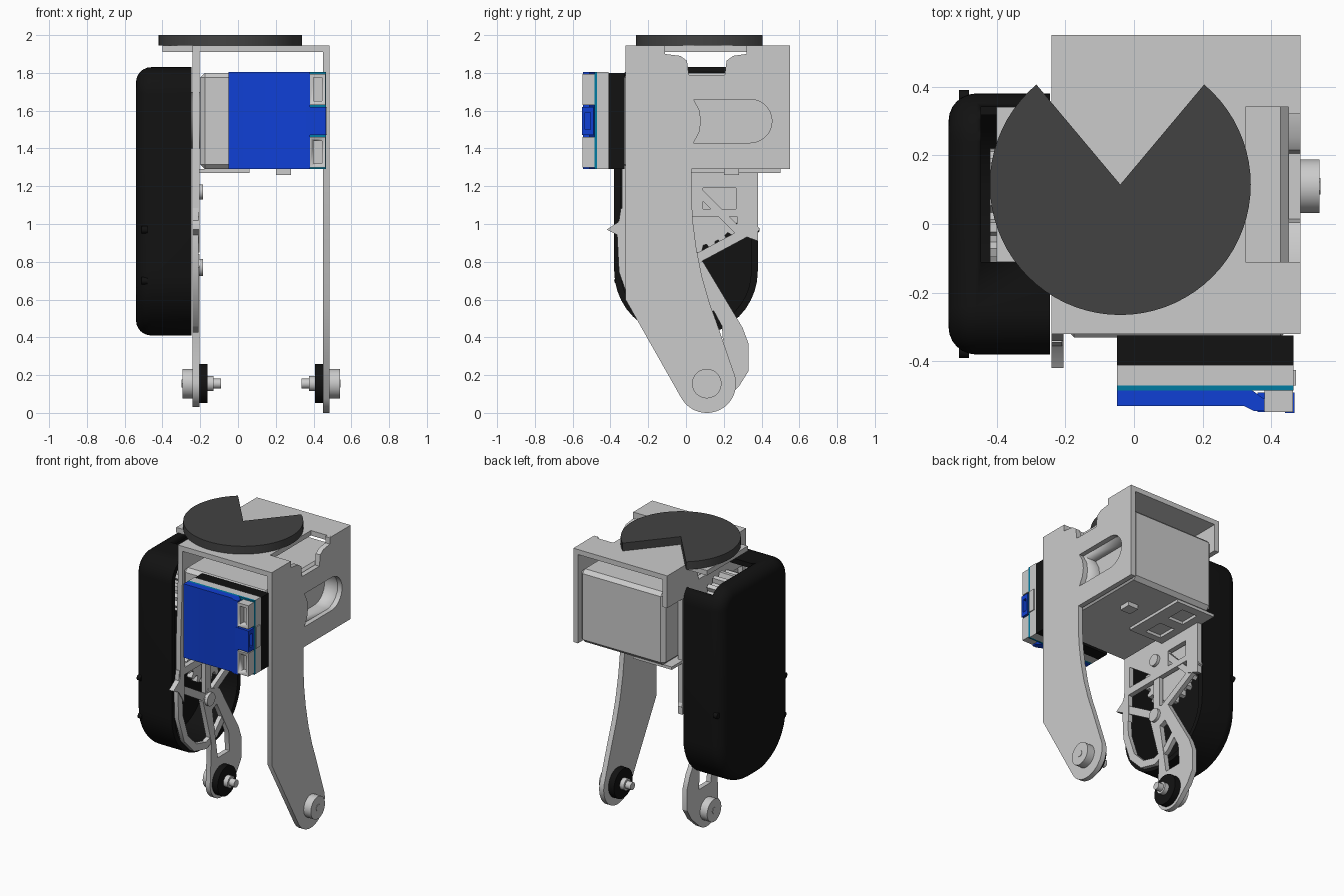
import bpy, bmesh
from math import cos, sin, radians, pi
from mathutils import Matrix, Vector

if "Cube" in bpy.data.objects:
    bpy.data.objects.remove(bpy.data.objects["Cube"])


def mat(name, c):
    m = bpy.data.materials.new(name)
    m.diffuse_color = (*c, 1)
    m.use_nodes = True
    m.node_tree.nodes["Principled BSDF"].inputs["Base Color"].default_value = m.diffuse_color
    return m


BLACK = mat("black", (0.006, 0.006, 0.006))
DARK = mat("dark_grey", (0.055, 0.055, 0.055))
BLUE = mat("blue", (0.005, 0.05, 0.66))
TEAL = mat("teal", (0.0, 0.2, 0.36))
PALE = mat("pale", (0.75, 0.75, 0.75))


def finish(name, bm, m=None, angle=30):
    me = bpy.data.meshes.new(name)
    bmesh.ops.recalc_face_normals(bm, faces=bm.faces)
    bm.to_mesh(me)
    bm.free()
    ob = bpy.data.objects.new(name, me)
    bpy.context.collection.objects.link(ob)
    if m:
        me.materials.append(m)
    me.shade_smooth()
    me.set_sharp_from_angle(angle=radians(angle))
    return ob


def box(name, x, y, z, m=None, bevel=0):
    bm = bmesh.new()
    bmesh.ops.create_cube(bm, size=1)
    for v in bm.verts:
        v.co = Vector([(a + b) / 2 + c * (b - a) for (a, b), c in zip((x, y, z), v.co)])
    if bevel:
        bmesh.ops.bevel(bm, geom=bm.edges[:], offset=bevel, segments=1, affect='EDGES')
    return finish(name, bm, m)


def prism(name, outline, lo, hi, axis='X', holes=(), m=None):
    """Filled outline with holes: (y, z) points along X, or (x, y) points along Z."""
    cu = bpy.data.curves.new(name, 'CURVE')
    cu.dimensions, cu.fill_mode, cu.extrude = '2D', 'BOTH', (hi - lo) / 2
    for pts in (outline, *holes):
        s = cu.splines.new('POLY')
        s.points.add(len(pts) - 1)
        for p, (u, v) in zip(s.points, pts):
            p.co = (u, v, 0, 1)
        s.use_cyclic_u = True
    tmp = bpy.data.objects.new(name + "_curve", cu)
    bpy.context.collection.objects.link(tmp)
    bpy.context.view_layer.update()
    me = bpy.data.meshes.new_from_object(tmp)
    bm = bmesh.new()
    bm.from_mesh(me)
    bpy.data.objects.remove(tmp)
    bmesh.ops.remove_doubles(bm, verts=bm.verts, dist=1e-4)
    mid = (lo + hi) / 2
    for v in bm.verts:
        u, w, t = v.co
        v.co = (t + mid, u, w) if axis == 'X' else (u, w, t + mid)
    for f in bm.faces:
        f.material_index = 0
    return finish(name, bm, m)


def cyl(name, y, z, x0, x1, r, m=None, n=40):
    bm = bmesh.new()
    bmesh.ops.create_cone(bm, cap_ends=True, segments=n, radius1=r, radius2=r, depth=abs(x1 - x0),
                          matrix=Matrix.Translation(((x0 + x1) / 2, y, z)) @ Matrix.Rotation(pi / 2, 4, 'Y'))
    return finish(name, bm, m)


def arc(cx, cy, r, a0, a1, n=16):
    return [(cx + r * cos(radians(a0 + (a1 - a0) * i / n)),
             cy + r * sin(radians(a0 + (a1 - a0) * i / n))) for i in range(n + 1)]


def rect(y0, y1, z0, z1):
    return [(y0, z0), (y1, z0), (y1, z1), (y0, z1)]


def strut(name, pts, w, x0=-0.24, x1=-0.21):
    left, right = [], []
    for i, p in enumerate(pts):
        a, b = Vector(pts[max(i - 1, 0)]), Vector(pts[min(i + 1, len(pts) - 1)])
        d = (b - a).normalized() * w / 2
        left.append((p[0] - d.y, p[1] + d.x))
        right.append((p[0] + d.y, p[1] - d.x))
    return prism(name, left + right[::-1], x0, x1)


def cut(ob, cutter):
    cutter.hide_render = True
    cutter.hide_set(True)
    md = ob.modifiers.new("cut", 'BOOLEAN')
    md.object, md.operation, md.solver = cutter, 'DIFFERENCE', 'EXACT'


# Notched disc on top
prism("notched_disc", [(-0.04, 0.115)] + arc(-0.04, 0.115, 0.38, 130, 410, 56), 1.945, 2.0, 'Z', m=DARK)

# Top plate with left tab and right recess
prism("top_plate", [(-0.24, -0.32), (0.485, -0.32), (0.485, -0.11), (0.325, -0.11), (0.325, 0.34),
                    (0.485, 0.34), (0.485, 0.55), (-0.24, 0.55), (-0.24, 0.34), (-0.4, 0.34),
                    (-0.4, -0.11), (-0.24, -0.11)], 1.91, 1.945, 'Z')

# Right side plate and long arm
notch = [(-0.32, 1.944), (-0.11, 1.944), (-0.11, 1.9), (-0.03, 1.89), (0.005, 1.865), (0.015, 1.79),
         (0.205, 1.79), (0.215, 1.865), (0.25, 1.89), (0.32, 1.9), (0.32, 1.944), (0.55, 1.944)]
slot = arc(0.34, 1.545, 0.115, -90, 90) + [(0.04, 1.66), (0.07, 1.605), (0.08, 1.545), (0.07, 1.485), (0.04, 1.43)]
prism("right_arm", notch + [(0.55, 1.29), (0.03, 1.29), (0.03, 1.12), (0.038, 1.0), (0.055, 0.87), (0.085, 0.72),
                            (0.125, 0.58), (0.165, 0.47)] + arc(0.11, 0.155, 0.155, 25, -150, 24)
      + [(-0.32, 0.6)], 0.45, 0.485, holes=[slot])

# Left side plate, partly hidden behind the linkage
prism("left_plate", notch + [(0.55, 1.72), (0.38, 1.72), (0.38, 0.91), (0.27, 0.95), (0.27, 1.04), (-0.34, 1.04),
                             (-0.34, 1.3), (-0.32, 1.72)], -0.24, -0.205,
      holes=[rect(-0.28, 0.0, 1.32, 1.7), rect(0.09, 0.265, 1.08, 1.19),
             [(-0.29, 1.09), (-0.08, 1.09), (-0.29, 1.24)]])
prism("left_flange", [(-0.24, 0.03), (0.06, 0.03), (0.06, 0.5), (-0.24, 0.5)], 1.27, 1.29, 'Z',
      holes=[rect(-0.15, -0.03, 0.08, 0.22), rect(-0.15, -0.03, 0.3, 0.44)])

# Left linkage arm and struts
HUB = (-0.03, 0.77)
prism("left_arm", [(-0.09, 0.77), (-0.03, 0.84), (0.09, 0.8), (0.3, 0.45), (0.33, 0.37), (0.33, 0.22), (0.28, 0.14)]
      + arc(0.11, 0.155, 0.125, -45, -190) + [(0.0, 0.45)], -0.24, -0.205,
      holes=[[(0.01, 0.68), (0.06, 0.7), (0.19, 0.46), (0.2, 0.32), (0.07, 0.32)]])
strut("back_strut", [HUB, (0.38, 0.99)], 0.05)
strut("cross_strut", [(0.07, 1.17), (0.28, 0.96)], 0.04)
strut("upper_strut", [HUB, (-0.03, 1.1)], 0.06)
strut("front_strut", [HUB, (-0.36, 0.97)], 0.05)
strut("loop_strut", [(-0.32, 1.08), (-0.34, 0.95), (-0.33, 0.75), (-0.27, 0.58), (-0.17, 0.48),
                     (-0.05, 0.45), (0.06, 0.49), (0.14, 0.57)], 0.05)
prism("pointer", [(-0.3, 1.1), (-0.36, 1.01), (-0.42, 0.97), (-0.36, 0.94), (-0.3, 0.85)], -0.24, -0.205)
cyl("hub_boss", *HUB, -0.24, -0.185, 0.045)
cyl("upper_boss", -0.03, 1.17, -0.24, -0.185, 0.04)

# Gears inside the housing
def gear(name, y, z, r, teeth, x0, x1):
    pts = []
    for i in range(teeth):
        for f, k in ((0, 0.86), (0.3, 0.86), (0.45, 1), (0.8, 1)):
            a = 2 * pi * (i + f) / teeth
            pts.append((y + r * k * cos(a), z + r * k * sin(a)))
    prism(name, pts, x0, x1, m=PALE)


gear("lower_gear", 0.06, 1.11, 0.26, 22, -0.3, -0.26)
gear("upper_gear", 0.0, 1.55, 0.22, 18, -0.42, -0.26)
cyl("drive_horn", 0.0, 1.55, -0.27, -0.19, 0.15)

# Pivots at the foot of each arm
for side, s, x in (("left", 1, -0.24), ("right", -1, 0.485)):
    for part, a, b, r, m in (("boss", -0.055, 0.0, 0.078, None), ("hub", -0.005, 0.04, 0.07, None),
                             ("bearing", 0.033, 0.078, 0.103, BLACK), ("pin", 0.07, 0.11, 0.04, None),
                             ("pin_tip", 0.1, 0.15, 0.026, None)):
        cyl(f"{side}_pivot_{part}", 0.11, 0.155, x + s * a, x + s * b, r, m)
    cyl(f"{side}_pivot_screw", 0.11, 0.155, x - s * 0.058, x - s * 0.05, 0.024, None, 6)

# Black housing: rounded shell, open towards the plate
def housing_ring(x, d):
    out = []
    for y, z, r, a in ((0.24, 1.69, 0.14, 0), (-0.24, 1.69, 0.14, 90), (-0.04, 0.75, 0.34, 180), (0.04, 0.75, 0.34, 270)):
        out += [(x, u, v) for u, v in arc(y, z, r - d, a, a + 90, 10)]
    return out


rings = [(-0.49, 0.035), (-0.245, 0.035), (-0.245, 0)]
rings += [(-0.46 - 0.08 * sin(t), 0.08 * (1 - cos(t))) for t in [i * pi / 12 for i in range(7)]]
bm = bmesh.new()
loops = [[bm.verts.new(c) for c in housing_ring(*r)] for r in rings]
for p, q in zip(loops, loops[1:]):
    for i in range(len(p)):
        j = (i + 1) % len(p)
        bm.faces.new((p[i], p[j], q[j], q[i]))
bm.faces.new(loops[0])
bm.faces.new(loops[-1])
housing = finish("gear_housing", bm, BLACK)
cut(housing, box("housing_cutter", (-0.445, -0.2), (-0.11, 0.34), (1.76, 1.9), BLACK))
for y, z in ((0.37, 0.97), (-0.37, 0.97), (-0.36, 0.44 + 0.26)):
    cyl("housing_nub", y, z, -0.51, -0.48, 0.02, BLACK, 16)

# Motor body between the side plates
body = box("motor_body", (-0.2, 0.452), (-0.33, 0.53), (1.29, 1.8), None, 0.025)
cut(body, prism("slot_cutter", slot, 0.35, 0.6))
box("underside_peg", (0.2, 0.28), (0.2, 0.28), (1.26, 1.3))

# Front module in layers
box("module_black_layer", (-0.05, 0.465), (-0.41, -0.325), (1.29, 1.8), BLACK)
box("module_grey_layer", (-0.05, 0.465), (-0.47, -0.41), (1.29, 1.805))
box("module_teal_board", (-0.05, 0.465), (-0.485, -0.47), (1.29, 1.805), TEAL)
prism("module_blue_cover", [(-0.05, -0.53), (0.32, -0.53), (0.35, -0.545), (0.38, -0.545), (0.38, -0.51),
                            (0.345, -0.485), (-0.05, -0.485)], 1.29, 1.805, 'Z', m=BLUE)
box("module_blue_tab", (0.36, 0.44), (-0.547, -0.49), (1.47, 1.62), BLUE)
for z0, z1 in ((1.47, 1.5), (1.59, 1.62)):
    box("module_tab_side", (0.44, 0.467), (-0.55, -0.49), (z0, z1), BLUE)
for y0, y1 in ((-0.55, -0.535), (-0.505, -0.49)):
    box("module_tab_rim", (0.44, 0.467), (y0, y1), (1.47, 1.62), BLUE)
for z0, z1 in ((1.3, 1.46), (1.63, 1.795)):
    sock = box("module_socket", (0.38, 0.463), (-0.547, -0.485), (z0, z1))
    cut(sock, box("socket_cutter", (0.4, 0.445), (-0.6, -0.505), (z0 + 0.02, z1 - 0.02)))
box("module_side_latch", (0.46, 0.472), (-0.47, -0.425), (1.47, 1.62))
